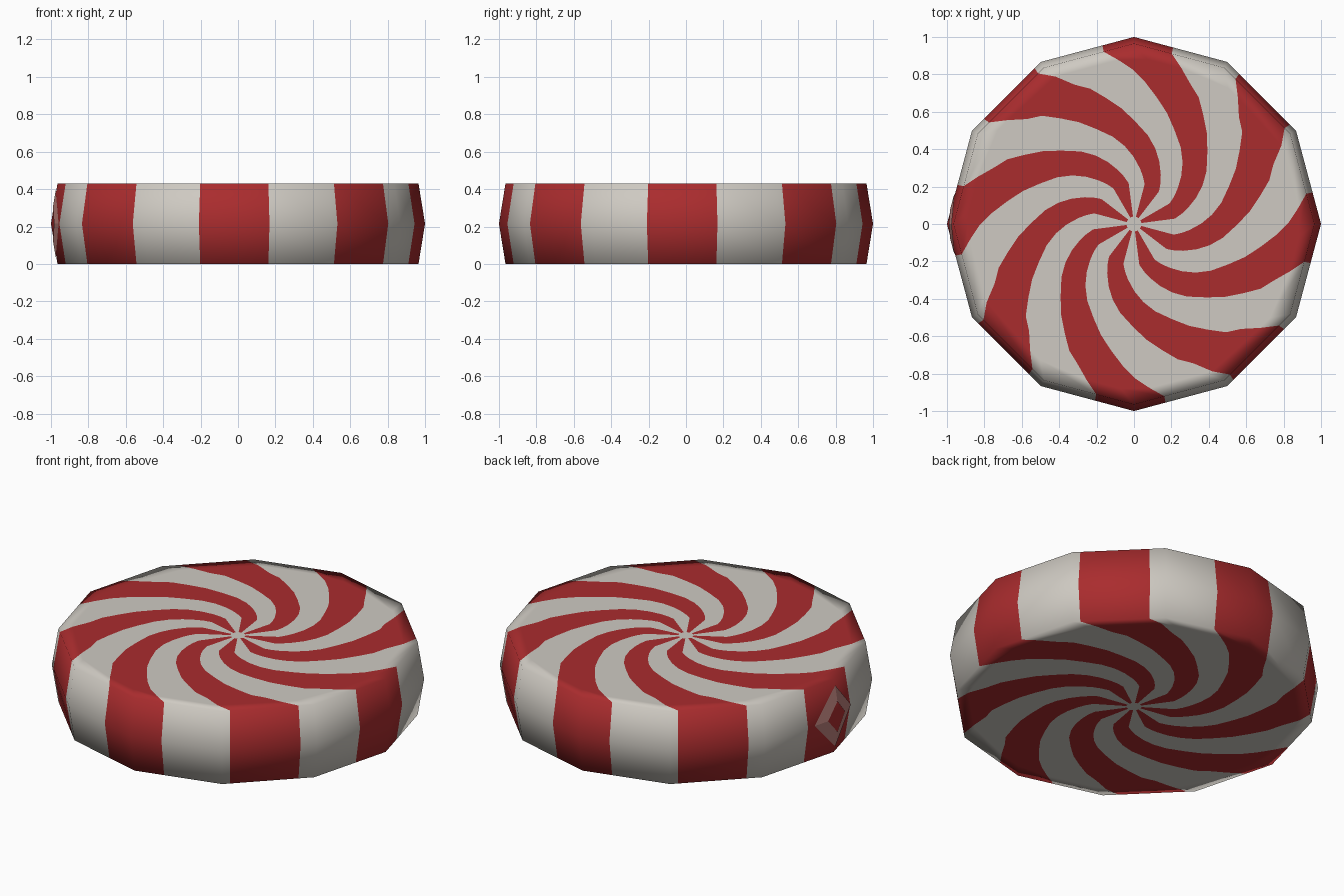
import bpy, math
from mathutils import Vector

if "Cube" in bpy.data.objects:
    bpy.data.objects.remove(bpy.data.objects["Cube"])

H = 0.43          # height
TOP_R = 0.965     # radius of the top and bottom edge
rad = math.radians

def mat(name, c):
    m = bpy.data.materials.new(name)
    m.diffuse_color = (*c, 1)
    m.use_nodes = True
    m.node_tree.nodes["Principled BSDF"].inputs["Base Color"].default_value = m.diffuse_color
    return m

RED = mat("candy red", (0.40, 0.025, 0.027))
WHITE = mat("candy white", (0.62, 0.59, 0.54))
PINK = mat("pale pink", (0.50, 0.22, 0.20))

def poly_r(deg):
    """Radius of a unit 12-sided outline in a direction."""
    return math.cos(rad(15)) / math.cos(rad(deg % 30 - 15))

# swirl angle by radius
SWIRL = [(0.0, 70), (0.22, 70), (0.3, 61), (0.45, 45), (0.55, 33),
         (0.69, 20), (0.8, 11.5), (0.9, 4.5), (0.965, 0)]

def twist(r):
    for (a, ta), (b, tb) in zip(SWIRL, SWIRL[1:]):
        if r <= b:
            return ta + (tb - ta) * (r - a) / (b - a)
    return 0

# columns: stripe borders plus outline corners
borders = [(10 + 22.5 * k) % 360 for k in range(16)]
cols = sorted(set(borders + [30.0 * k for k in range(12)]))
n = len(cols)

def is_red(i):
    a = cols[i]
    b = cols[(i + 1) % n] + (360 if i == n - 1 else 0)
    return ((a + b) / 2 + 12.5) % 45 < 22.5

radii = [0.04, 0.12, 0.22, 0.26, 0.3, 0.36, 0.42, 0.48, 0.55, 0.62,
         0.69, 0.76, 0.83, 0.9, TOP_R]
rings = [(r, H, -1) for r in radii] + [(1, H / 2, 0)]
rings += [(r, 0, 1) for r in reversed(radii)]

verts, normals, faces, mats = [], [], [], []
for r, z, side in rings:
    for c in cols:
        a = c + side * twist(r)
        rr = r * poly_r(a) if r > 0.82 else r
        d = Vector((math.cos(rad(a)), math.sin(rad(a)), 0))
        verts.append((d.x * rr, d.y * rr, z))
        out = 1 if side == 0 else (1 if r == TOP_R else 0)
        normals.append((d * out + Vector((0, 0, -side * 0.8))).normalized())
for j in range(len(rings) - 1):
    for i in range(n):
        k = (i + 1) % n
        faces.append((j * n + i, (j + 1) * n + i, (j + 1) * n + k, j * n + k))
        mats.append(0 if is_red(i) else 1)
# white hubs
faces += [tuple(range(n)), tuple(reversed(range((len(rings) - 1) * n, len(rings) * n)))]
mats += [1, 1]

def make(name, verts, faces, materials):
    me = bpy.data.meshes.new(name)
    me.from_pydata(verts, [], faces)
    for m in materials:
        me.materials.append(m)
    me.update()
    ob = bpy.data.objects.new(name, me)
    bpy.context.collection.objects.link(ob)
    return ob

candy = make("striped_candy", verts, faces, [RED, WHITE])
for p, m in zip(candy.data.polygons, mats):
    p.material_index = m
    p.use_smooth = True
candy.data.normals_split_custom_set_from_vertices(normals)

# pale diamond outline on the left side
def on_side(deg, z):
    r = (1 - (1 - TOP_R) * abs(z - H / 2) / (H / 2)) * poly_r(deg) + 0.004
    return (r * math.cos(rad(deg)), r * math.sin(rad(deg)), z)

pv = []
for w, h in ((10, 0.18), (4.5, 0.09)):
    pv += [on_side(180 + w, H / 2), on_side(180, H / 2 + h),
           on_side(180 - w, H / 2), on_side(180, H / 2 - h)]
make("side_diamond", pv, [(i, (i + 1) % 4, (i + 1) % 4 + 4, i + 4) for i in range(4)], [PINK])
